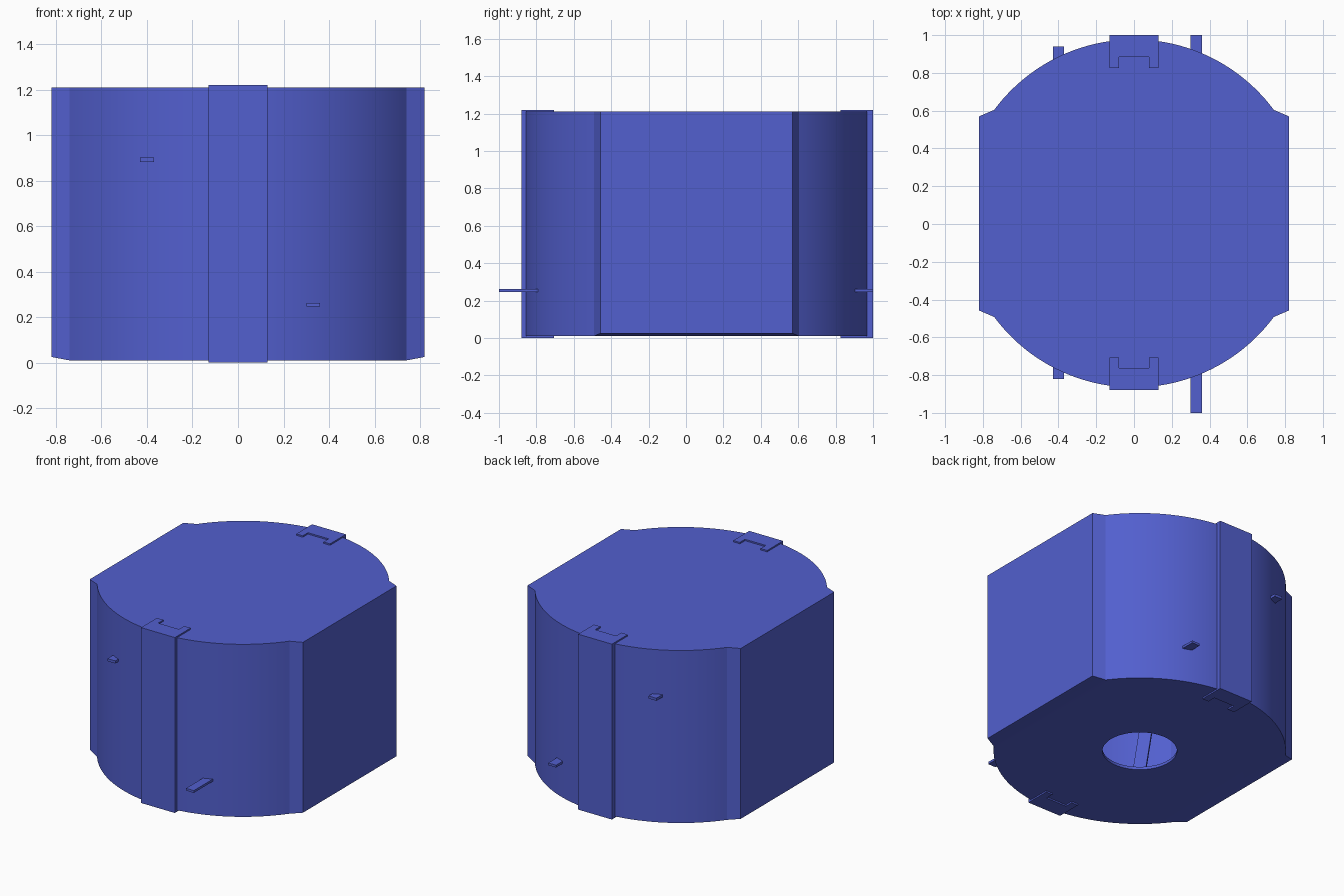
import bpy, bmesh
from math import cos, sin, acos, pi, radians
from mathutils import Matrix

if "Cube" in bpy.data.objects:
    bpy.data.objects.remove(bpy.data.objects["Cube"])

CY, R = 0.056, 0.921          # centre and radius of the round casing
mat = bpy.data.materials.new("blue")
mat.diffuse_color = (0.085, 0.115, 0.62, 1)
mat.use_nodes = True
mat.node_tree.nodes["Principled BSDF"].inputs["Base Color"].default_value = mat.diffuse_color


def finish(name, bm):
    bmesh.ops.recalc_face_normals(bm, faces=bm.faces)
    me = bpy.data.meshes.new(name)
    bm.to_mesh(me)
    bm.free()
    ob = bpy.data.objects.new(name, me)
    bpy.context.collection.objects.link(ob)
    me.materials.append(mat)
    return ob


def prism(name, low, z1):
    """Closed solid from a bottom ring of (x, y, z) up to a flat top at z1.
    Points above the lowest level leave a sloping strip underneath."""
    bm = bmesh.new()
    a = [bm.verts.new(p) for p in low]
    b = [bm.verts.new((p[0], p[1], z1)) for p in low]
    n = len(a)
    for i in range(n):
        j = (i + 1) % n
        bm.faces.new((a[i], a[j], b[j], b[i]))
    bm.faces.new(b)
    zmin = min(p[2] for p in low)
    base = [i for i in range(n) if low[i][2] == zmin]
    bm.faces.new([a[i] for i in base])
    for i in range(n):
        j = (i + 1) % n
        if i not in base and j not in base:
            bm.faces.new((a[i - 1], a[i], a[j], a[(j + 1) % n]))
    return finish(name, bm)


def outline(r, inner, outer, half, z, z_side):
    """Two opposed arcs joined by flat, slightly proud sides."""
    a0, n, pts = acos(inner / r), 48, []
    for s in (1, -1):
        for i in range(n + 1):
            a = a0 + (pi - 2 * a0) * i / n
            pts.append((s * r * cos(a), CY + s * r * sin(a), z))
        pts += [(-s * outer, CY + s * half, z_side),
                (-s * outer, CY - s * half, z_side)]
    return pts


def smooth(ob):
    bpy.ops.object.select_all(action='DESELECT')
    ob.select_set(True)
    bpy.context.view_layer.objects.active = ob
    bpy.ops.object.shade_smooth_by_angle(angle=radians(20))


def cut(ob, cutter):
    bpy.context.view_layer.objects.active = ob
    m = ob.modifiers.new("cut", 'BOOLEAN')
    m.operation, m.solver, m.object = 'DIFFERENCE', 'EXACT', cutter
    bpy.ops.object.modifier_apply(modifier=m.name)
    bpy.data.objects.remove(cutter)


def box(name, x0, x1, y0, y1, z0, z1):
    return prism(name, [(x0, y0, z0), (x1, y0, z0), (x1, y1, z0), (x0, y1, z0)], z1)


# Hollow casing with a round opening in the floor
casing = prism("casing", outline(R, 0.74, 0.82, 0.514, 0.01, 0.025), 1.21)
cut(casing, prism("cavity", outline(R - 0.03, 0.71, 0.79, 0.50, 0.03, 0.03), 1.19))
hole = [(0.235 * cos(2 * pi * i / 64), CY + 0.235 * sin(2 * pi * i / 64), -0.1)
        for i in range(64)]
cut(casing, prism("opening", hole, 0.1))
smooth(casing)

# C-shaped clips on the front and back
for name, s in (("back_clip", 1), ("front_clip", -1)):
    prof = [(-0.13, 0.944), (0.13, 0.944), (0.13, 0.77), (0.08, 0.77),
            (0.08, 0.827), (-0.08, 0.827), (-0.08, 0.77), (-0.13, 0.77)]
    prism(name, [(x, CY + s * (y - (0.008 if s < 0 else 0)), 0) for x, y in prof], 1.22)

# Thin flat bars passing through the casing
box("upper_bar", -0.43, -0.37, -0.82, 0.94, 0.883, 0.901)
box("lower_bar", 0.30, 0.36, -1.0, 1.0, 0.247, 0.263)

# Slanted inner ribs seen through the opening
bm = bmesh.new()
for i in range(8):
    m = (Matrix.Translation((0, CY, 0.6)) @ Matrix.Rotation(i * pi / 4, 4, 'Z')
         @ Matrix.Translation((0.6, 0, 0)) @ Matrix.Rotation(radians(8), 4, 'X')
         @ Matrix.Diagonal((0.03, 0.08, 1.1, 1)))
    bmesh.ops.create_cube(bm, size=1, matrix=m)
finish("inner_ribs", bm)
